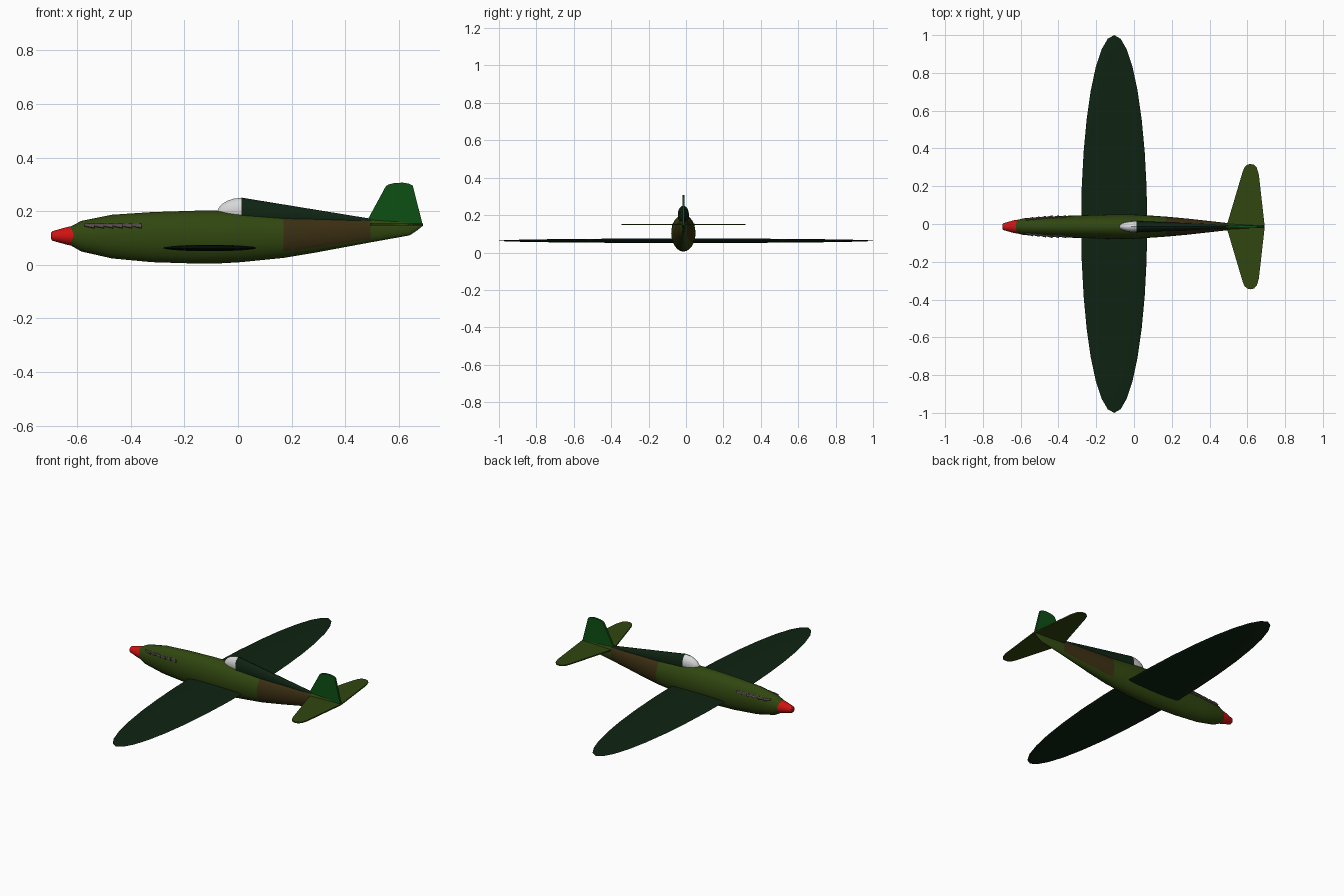
import bpy, bmesh, math

if "Cube" in bpy.data.objects:
    bpy.data.objects.remove(bpy.data.objects["Cube"])

CY = -0.014  # centreline of the body


def mat(name, col):
    m = bpy.data.materials.new(name)
    m.diffuse_color = (*col, 1)
    m.use_nodes = True
    m.node_tree.nodes["Principled BSDF"].inputs["Base Color"].default_value = m.diffuse_color
    return m


olive = mat("olive", (0.030, 0.062, 0.005))
brown = mat("brown", (0.042, 0.027, 0.006))
dark = mat("dark_green", (0.0045, 0.017, 0.006))
fin_green = mat("fin_green", (0.004, 0.080, 0.007))
red = mat("red", (0.63, 0.006, 0.006))
glass = mat("pale_glass", (0.68, 0.68, 0.68))
steel = mat("exhaust_grey", (0.13, 0.10, 0.10))


def finish(name, bm, mats, angle=30):
    bmesh.ops.recalc_face_normals(bm, faces=bm.faces)
    me = bpy.data.meshes.new(name)
    bm.to_mesh(me)
    bm.free()
    for m in mats:
        me.materials.append(m)
    ob = bpy.data.objects.new(name, me)
    bpy.context.collection.objects.link(ob)
    if angle:
        bpy.ops.object.select_all(action='DESELECT')
        ob.select_set(True)
        bpy.context.view_layer.objects.active = ob
        bpy.ops.object.shade_smooth_by_angle(angle=math.radians(angle))
    return ob


def loft(name, rings, mats, n=24, rule=None):
    """Elliptical rings along x: (x, bottom z, top z, half width)."""
    bm = bmesh.new()
    loops = []
    for x, lo, hi, w in rings:
        c, r = (lo + hi) / 2, (hi - lo) / 2
        loops.append([bm.verts.new((x, CY + w * math.cos(2 * math.pi * i / n),
                                    c + r * math.sin(2 * math.pi * i / n))) for i in range(n)])
    for k in range(len(loops) - 1):
        a, b = loops[k], loops[k + 1]
        for i in range(n):
            j = (i + 1) % n
            f = bm.faces.new((a[i], a[j], b[j], b[i]))
            if rule:
                x = (rings[k][0] + rings[k + 1][0]) / 2
                f.material_index = rule(x, math.sin(2 * math.pi * (i + 0.5) / n))
    bm.faces.new(loops[0])
    bm.faces.new(loops[-1])
    return finish(name, bm, mats)


# Fuselage, with a brown upper rear section
body = [(-0.625, 0.073, 0.143, 0.034), (-0.585, 0.050, 0.164, 0.044),
        (-0.47, 0.024, 0.187, 0.052), (-0.32, 0.010, 0.197, 0.059),
        (-0.16, 0.005, 0.202, 0.064), (-0.06, 0.006, 0.202, 0.065),
        (0.01, 0.010, 0.196, 0.064), (0.17, 0.026, 0.181, 0.053),
        (0.29, 0.046, 0.177, 0.042), (0.495, 0.084, 0.170, 0.019),
        (0.64, 0.110, 0.163, 0.009), (0.668, 0.128, 0.158, 0.007),
        (0.690, 0.146, 0.152, 0.004)]
loft("fuselage", body, [olive, brown],
     rule=lambda x, s: int(0.17 < x < 0.495 and s > -0.65))

# Spinner
loft("spinner", [(x, 0.108 - r, 0.108 + r, r) for x, r in
                 ((-0.697, 0.012), (-0.692, 0.018), (-0.66, 0.027),
                  (-0.635, 0.034), (-0.612, 0.037))], [red])

# Canopy: quarter dome facing forward
dome = []
for k in range(6):
    t = math.radians(4 + 86 * k / 5)
    s = math.sin(t)
    dome.append((0.013 - 0.092 * math.cos(t), 0.19 - 0.03 * s, 0.19 + 0.06 * s, 0.030 * s))
loft("canopy", dome, [glass], n=16)

# Dark spine behind the canopy
loft("spine_fairing", [(0.013, 0.130, 0.251, 0.030), (0.497, 0.150, 0.172, 0.010)],
     [dark], n=20)

# Wing: one flattened ellipsoid
bm = bmesh.new()
bmesh.ops.create_uvsphere(bm, u_segments=32, v_segments=16, radius=1)
for v in bm.verts:
    v.co = (-0.105 + 0.175 * v.co.x, v.co.y, 0.063 + 0.012 * v.co.z)
finish("wing", bm, [dark])


def plate(name, pts, thick, place, m):
    """Flat outline given a thickness."""
    bm = bmesh.new()
    a = [bm.verts.new(place(u, v, -thick / 2)) for u, v in pts]
    b = [bm.verts.new(place(u, v, thick / 2)) for u, v in pts]
    bm.faces.new(a)
    bm.faces.new(b)
    for i in range(len(a)):
        j = (i + 1) % len(a)
        bm.faces.new((a[i], a[j], b[j], b[i]))
    finish(name, bm, [m], 0)


# Tail fin
plate("tail_fin", [(0.482, 0.165), (0.552, 0.294), (0.562, 0.300), (0.582, 0.305),
                   (0.615, 0.307), (0.638, 0.303), (0.652, 0.296), (0.690, 0.147)],
      0.012, lambda u, v, t: (u, CY + t, v), fin_green)

# Tailplane, mirrored outline
half = [(0.495, 0.02), (0.575, 0.29), (0.585, 0.315), (0.60, 0.328), (0.615, 0.332),
        (0.635, 0.328), (0.650, 0.312), (0.661, 0.275), (0.691, 0.01)]
plate("tailplane", half + [(x, -y) for x, y in reversed(half)], 0.007,
      lambda u, v, t: (u, CY + v, 0.150 + t), olive)

# Exhaust stubs: six flared pipes on each side
for side, label in ((-1, "right"), (1, "left")):
    bm = bmesh.new()
    for i in range(6):
        x0 = -0.572 + i * 0.035
        w = 0.040 + 0.010 * min(1, i / 3)
        a, b = [], []
        for k in range(8):
            c, s = math.cos(k * math.pi / 4), math.sin(k * math.pi / 4)
            a.append(bm.verts.new((x0, CY + side * (w - 0.004 + 0.005 * c), 0.149 + 0.006 * s)))
            b.append(bm.verts.new((x0 + 0.036, CY + side * (w + 0.005 + 0.006 * c),
                                   0.146 + 0.010 * s)))
        for k in range(8):
            j = (k + 1) % 8
            bm.faces.new((a[k], a[j], b[j], b[k]))
        bm.faces.new(a)
        bm.faces.new(b)
    finish("exhaust_stubs_" + label, bm, [steel])
